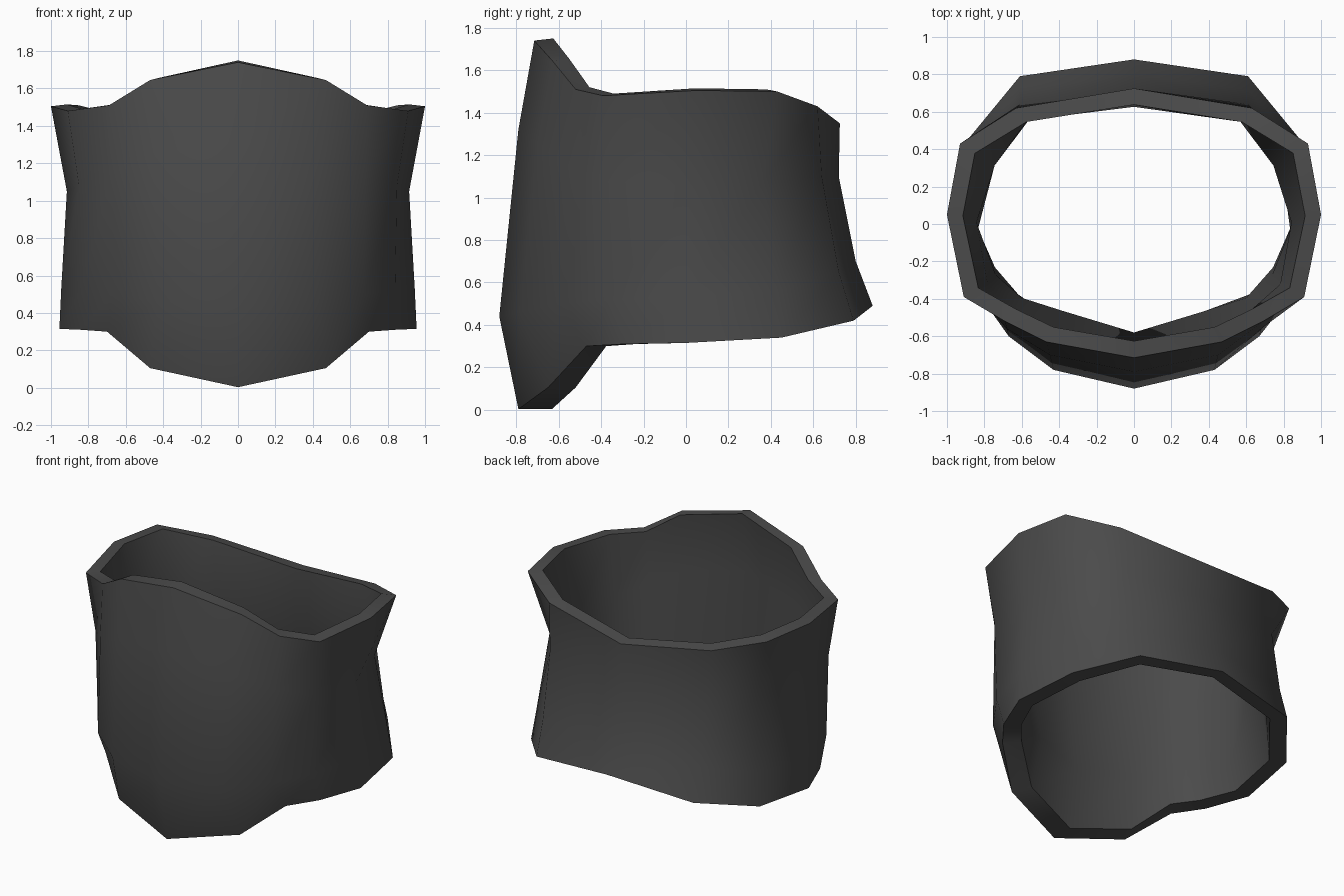
import bpy, bmesh, math

if "Cube" in bpy.data.objects:
    bpy.data.objects.remove(bpy.data.objects["Cube"])

# Half outlines of the outer wall, front centre to back centre (x, y, z)
BOTTOM = [(0, -.79, .003), (.47, -.65, .105), (.70, -.47, .30), (.84, -.29, .31),
          (.955, 0, .315), (.89, .45, .34), (.61, .79, .42), (0, .88, .49)]
LOW = [(0, -.88, .44), (.43, -.78, .46), (.67, -.60, .50), (.84, -.36, .52),
       (.945, .01, .53), (.86, .43, .56), (.61, .72, .65), (0, .80, .70)]
HIGH = [(0, -.79, 1.32), (.45, -.70, 1.25), (.68, -.56, 1.15), (.85, -.37, 1.08),
        (.915, .01, 1.05), (.81, .36, 1.07), (.61, .64, 1.10), (0, .72, 1.10)]
TOP = [(0, -.715, 1.74), (.47, -.63, 1.645), (.69, -.52, 1.51), (.91, -.39, 1.48),
       (1.0, .05, 1.505), (.93, .43, 1.50), (.63, .62, 1.43), (0, .725, 1.35)]
# Inner bulge of the lining at the height of the low ring
LINING = [(0, -.58, .43), (.38, -.465, .45), (.60, -.395, .49), (.74, -.27, .51),
          (.835, -.03, .52), (.78, .38, .55), (.55, .64, .64), (0, .71, .69)]


def inset(ring, kx, k_front, k_back, dz):
    """Shrink an outer outline to make the matching lining outline."""
    return [(x * kx, y * (k_front if y < 0 else k_back), z + dz) for x, y, z in ring]


def full(ring):
    """Mirror a half outline into a closed loop."""
    return ring + [(-x, y, z) for x, y, z in ring[-2:0:-1]]


# Outer wall, top rim, lining, bottom rim in order
rings = [BOTTOM, LOW, HIGH, TOP,
         inset(TOP, .915, .875, .88, .01),
         inset(HIGH, .92, .87, .87, 0),
         LINING,
         inset(BOTTOM, .885, .80, .89, 0)]

bm = bmesh.new()
loops = [[bm.verts.new(p) for p in full(r)] for r in rings]
n = len(loops[0])
for k, a in enumerate(loops):
    b = loops[(k + 1) % len(loops)]
    for i in range(n):
        j = (i + 1) % n
        bm.faces.new((a[i], a[j], b[j], b[i])).smooth = True
bmesh.ops.recalc_face_normals(bm, faces=bm.faces)

# Crisp rims, smooth walls
for k in (0, 3, 4, 7):
    for i in range(n):
        bm.edges.get((loops[k][i], loops[k][(i + 1) % n])).smooth = False

mesh = bpy.data.meshes.new("cuff")
bm.to_mesh(mesh)
bm.free()
cuff = bpy.data.objects.new("cuff", mesh)
bpy.context.collection.objects.link(cuff)

dark = bpy.data.materials.new("dark_grey")
dark.diffuse_color = (.07, .07, .07, 1)
dark.use_nodes = True
dark.node_tree.nodes["Principled BSDF"].inputs["Base Color"].default_value = dark.diffuse_color
mesh.materials.append(dark)
